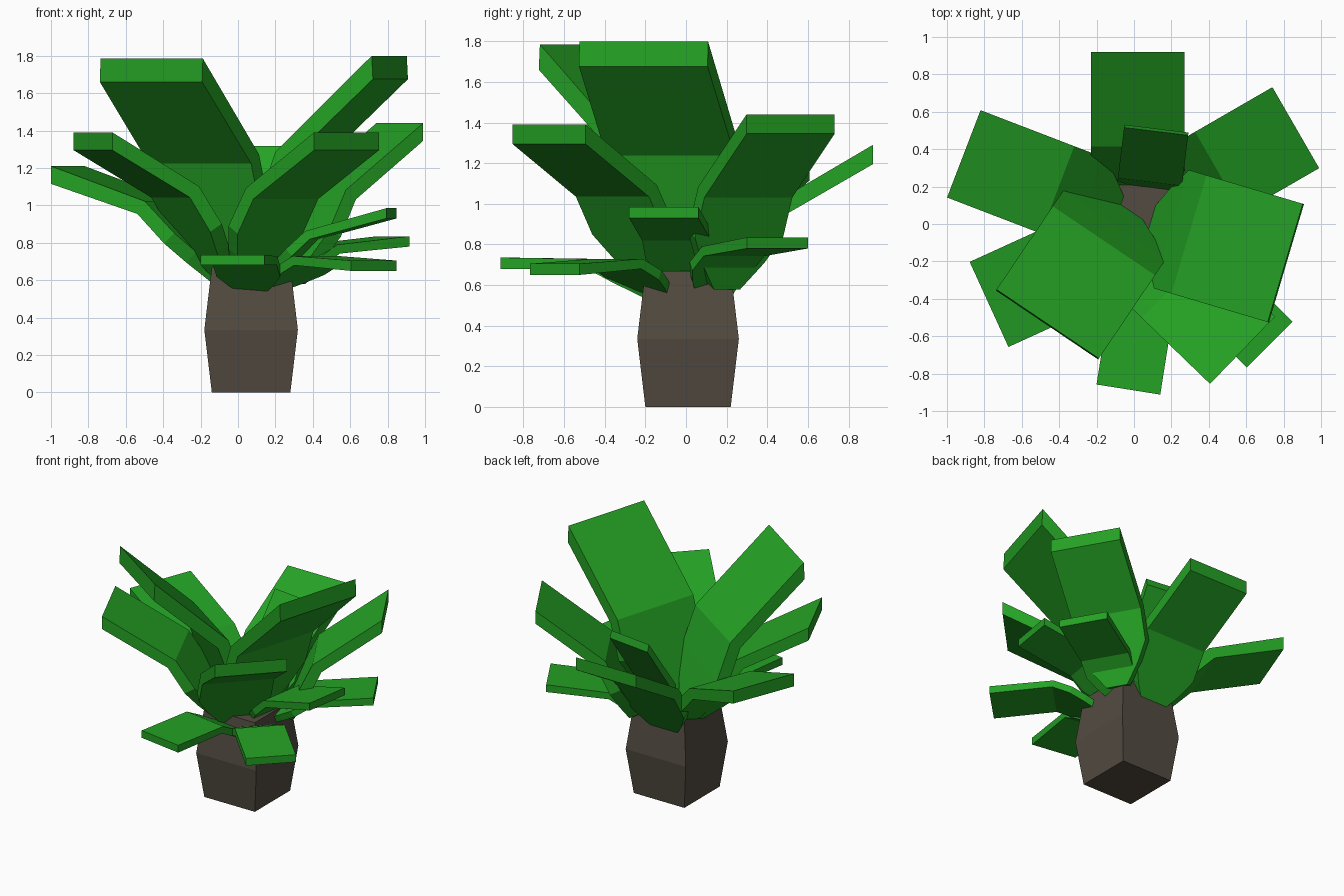
import bpy
import bmesh
from math import radians, cos, sin
from mathutils import Vector

old = bpy.data.objects.get("Cube")
if old:
    bpy.data.objects.remove(old, do_unlink=True)


def make_material(name, color):
    mat = bpy.data.materials.new(name)
    mat.use_nodes = True
    mat.diffuse_color = color
    mat.node_tree.nodes["Principled BSDF"].inputs["Base Color"].default_value = color
    return mat


leaf_green = make_material("leaf green", (0.018, 0.36, 0.018, 1))
bark_brown = make_material("bark brown", (0.085, 0.07, 0.052, 1))


def loft(name, rings, mat):
    """Join four-cornered rings into a closed solid."""
    bm = bmesh.new()
    loops = [[bm.verts.new(p) for p in ring] for ring in rings]
    for a, b in zip(loops, loops[1:]):
        for i in range(4):
            j = (i + 1) % 4
            bm.faces.new((a[i], a[j], b[j], b[i]))
    bm.faces.new(loops[0])
    bm.faces.new(loops[-1])
    bmesh.ops.recalc_face_normals(bm, faces=bm.faces)
    mesh = bpy.data.meshes.new(name)
    bm.to_mesh(mesh)
    bm.free()
    mesh.materials.append(mat)
    obj = bpy.data.objects.new(name, mesh)
    bpy.context.collection.objects.link(obj)
    return obj


# Square trunk, widest in the middle
def square(half, z):
    return [(0.07 + sx * half, 0.01 + sy * half, z)
            for sx, sy in ((-1, -1), (1, -1), (1, 1), (-1, 1))]


loft("trunk", [square(0.21, 0), square(0.25, 0.335), square(0.21, 0.67)], bark_brown)

# Leaf sizes: width, tip height, thickness, blade length, heel length, taper length
SIZES = {
    "large": (0.66, 0.125, 0.09, 0.64, 0.27, 0.36),
    "medium": (0.50, 0.095, 0.08, 0.52, 0.22, 0.28),
    "small": (0.345, 0.055, 0.05, 0.43, 0.13, 0.21),
}
BEND = 28


def make_leaf(name, size, tip, heading, slope):
    """Bent plank from its lower tip edge down and inwards to a narrow base."""
    width, tip_height, thick, blade, heel, taper = SIZES[size]
    out = Vector((cos(radians(heading)), sin(radians(heading)), 0))
    side = Vector((-out.y, out.x, 0))
    up = Vector((0, 0, 1))

    def lean(angle):
        return up * cos(radians(angle)) - out * sin(radians(angle))

    def along(angle):
        return out * cos(radians(angle)) + up * sin(radians(angle))

    low = slope + BEND
    p = Vector(tip)
    stations = [(p, lean(max(slope - 40, 0)) * tip_height, 1)]
    p = p - along(slope) * blade
    stations.append((p, lean(slope + BEND / 2) * thick, 1))
    for step, scale in ((heel, 1), (taper * 0.5, 0.7), (taper * 0.5, 0.3)):
        p = p - along(low) * step
        stations.append((p, lean(low) * thick, scale))

    rings = []
    for point, rise, scale in stations:
        half = side * width * scale / 2
        rings.append([point - half, point + half,
                      point + half + rise, point - half + rise])
    loft(name, rings, leaf_green)


# Upper crown
make_leaf("large_leaf_front_right", "large", (-0.465, -0.54, 1.66), 236, 43)
make_leaf("large_leaf_left", "large", (0.815, -0.21, 1.675), -16.5, 43)

# Middle crown
make_leaf("medium_leaf_back", "medium", (0.02, 0.92, 1.195), 90, 30)
make_leaf("medium_leaf_back_left", "medium", (0.865, 0.515, 1.345), 30, 37)
make_leaf("medium_leaf_back_right", "medium", (-0.91, 0.375, 1.115), 159, 18)
make_leaf("medium_leaf_right", "medium", (-0.775, -0.43, 1.295), 204.5, 29)
make_leaf("medium_leaf_front_left", "medium", (0.58, -0.675, 1.295), -44, 30)

# Lower crown and one steep inner leaf
make_leaf("small_leaf_front_left", "small", (0.725, -0.645, 0.65), -45, -4)
make_leaf("small_leaf_front", "small", (-0.03, -0.885, 0.68), 261, 0)
make_leaf("small_leaf_back_left", "small", (0.83, 0.45, 0.78), 30, 5)
make_leaf("small_leaf_left", "small", (0.82, -0.11, 0.93), -9, 15)
make_leaf("small_leaf_inner_back", "small", (0.12, 0.51, 1.265), 83, 56)
